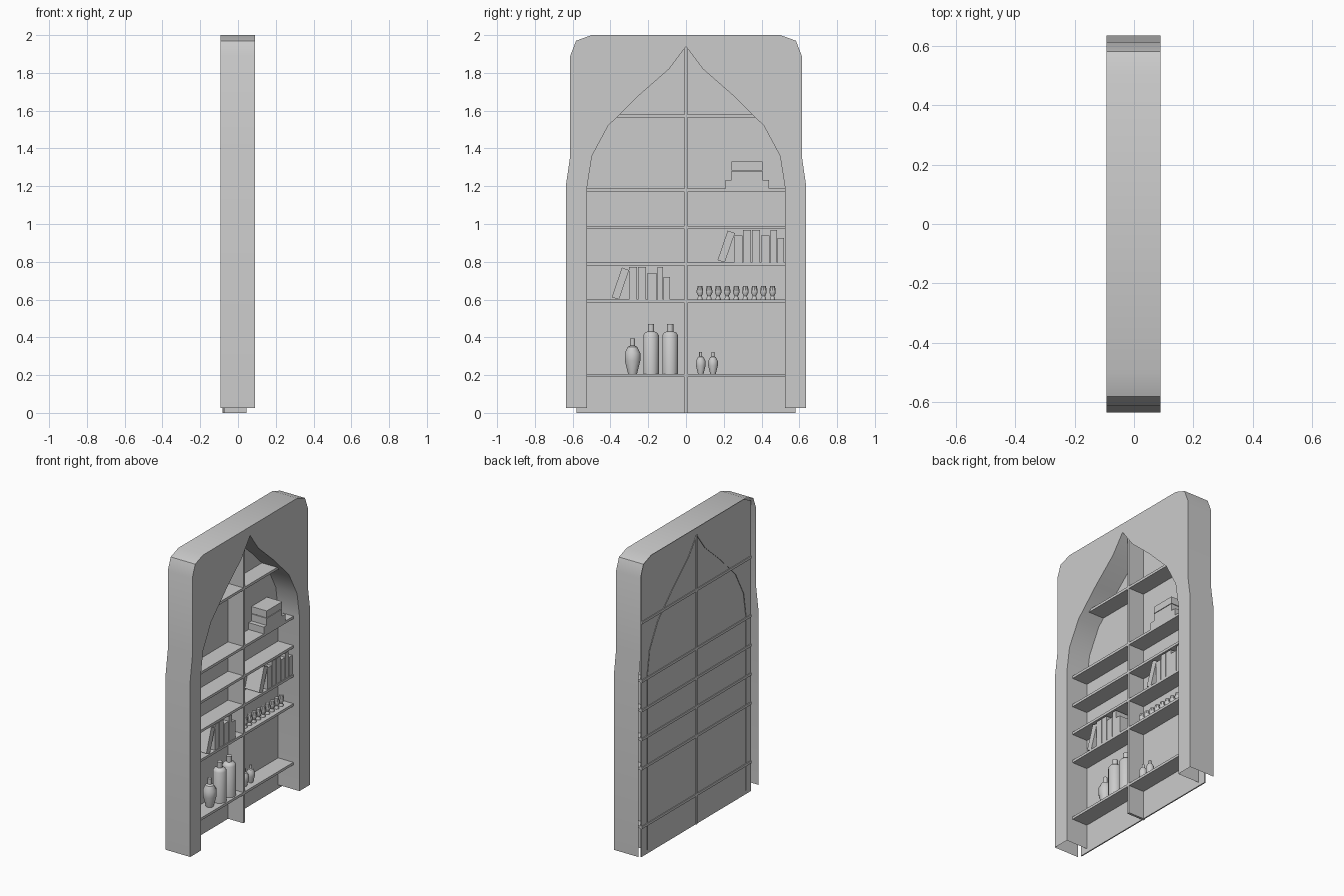
import bpy, bmesh, math
from mathutils import Matrix

if "Cube" in bpy.data.objects:
    bpy.data.objects.remove(bpy.data.objects["Cube"])


def finish(bm, name, smooth=False):
    bmesh.ops.recalc_face_normals(bm, faces=bm.faces)
    me = bpy.data.meshes.new(name)
    bm.to_mesh(me)
    bm.free()
    ob = bpy.data.objects.new(name, me)
    bpy.context.collection.objects.link(ob)
    if smooth:
        bpy.ops.object.select_all(action='DESELECT')
        ob.select_set(True)
        bpy.context.view_layer.objects.active = ob
        bpy.ops.object.shade_smooth_by_angle(angle=math.radians(35))
    return ob


def box(name, x0, x1, y0, y1, z0, z1, tilt=0):
    # tilt leans the box about the x axis around its lower inner edge
    bm = bmesh.new()
    m = Matrix.Diagonal((x1 - x0, y1 - y0, z1 - z0, 1))
    bmesh.ops.create_cube(bm, size=1, matrix=Matrix.Translation(
        ((x0 + x1) / 2, (y0 + y1) / 2, (z0 + z1) / 2)) @ m)
    if tilt:
        bmesh.ops.rotate(bm, verts=bm.verts, cent=(0, y1, z0),
                         matrix=Matrix.Rotation(tilt, 3, 'X'))
    return finish(bm, name)


def lathe(name, x, y, z, profile, n=14):
    bm = bmesh.new()
    rings = [[bm.verts.new((x + r * math.cos(2 * math.pi * i / n),
                            y + r * math.sin(2 * math.pi * i / n), z + h))
              for i in range(n)] for r, h in profile]
    for a, b in zip(rings, rings[1:]):
        for i in range(n):
            j = (i + 1) % n
            bm.faces.new((a[i], a[j], b[j], b[i]))
    bm.faces.new(rings[0])
    bm.faces.new(rings[-1])
    return finish(bm, name, True)


def mirrored(half):
    # half outline from bottom right to top centre -> full open outline
    return half + [(-y, z) for y, z in reversed(half) if y > 0]


# hollow arched surround: front face, outer wall and inner arch wall
outer = mirrored([(.635, .025), (.635, 1.21), (.613, 1.36), (.613, 1.89),
                  (.582, 1.97), (.5, 2.0)])
inner = mirrored([(.523, .025), (.523, 1.2), (.498, 1.36), (.412, 1.52),
                  (.25, 1.68), (.09, 1.82), (0, 1.94)])
bm = bmesh.new()
front_o = [bm.verts.new((.09, y, z)) for y, z in outer]
front_i = [bm.verts.new((.09, y, z)) for y, z in inner]
bm.faces.new(front_o + front_i[::-1])
for front, back_x in ((front_o, -.092), (front_i, -.08)):
    back = [bm.verts.new((back_x, v.co.y, v.co.z)) for v in front]
    for i in range(len(front) - 1):
        bm.faces.new((front[i], front[i + 1], back[i + 1], back[i]))
finish(bm, "arched_surround", True)

# back panel with cut top corners
bm = bmesh.new()
pts = mirrored([(.58, 0), (.58, 1.95), (.5, 1.99)])
face = bm.faces.new([bm.verts.new((-.076, y, z)) for y, z in pts])
ext = bmesh.ops.extrude_face_region(bm, geom=[face])
bmesh.ops.translate(bm, vec=(.008, 0, 0),
                    verts=[v for v in ext['geom'] if isinstance(v, bmesh.types.BMVert)])
finish(bm, "back_panel")

# divider and shelves
box("centre_divider", -.081, .045, -.008, .008, 0, 1.94)
for z in (.206, .6, .796, .99, 1.187, 1.58):
    box("shelf", -.081, .045, -.58, .58, z - .017, z)

# stacked books
for y0, y1, z0, z1 in ((.21, .44, 1.187, 1.233), (.24, .405, 1.233, 1.28),
                       (.24, .405, 1.284, 1.33)):
    box("stacked_book", -.068, .045, y0, y1, z0, z1)

# standing book rows, each with one leaning book
right_row = ((.255, .298, .94), (.302, .345, .967), (.349, .393, .967),
             (.397, .443, .94), (.448, .481, .967), (.485, .519, .925))
left_row = ((-.302, -.259, .772), (-.254, -.211, .772), (-.205, -.157, .74),
            (-.152, -.122, .772), (-.119, -.086, .72))
for row, z, lean in ((right_row, .796, .205), (left_row, .6, -.355)):
    for y0, y1, top in row:
        box("book", -.066, .04, y0, y1, z, top)
    box("leaning_book", -.066, .04, lean - .04, lean, z, z + .165, math.radians(-19))

# bottles and vases on the bottom shelf
bottle = [(.042, 0), (.042, .205), (.034, .218), (.017, .226), (.017, .264)]
vase = [(.024, 0), (.042, .07), (.042, .11), (.026, .143), (.013, .15), (.013, .187)]
for y in (-.185, -.084):
    lathe("bottle", -.006, y, .206, bottle)
lathe("vase", -.012, -.283, .206, vase)
for y in (.078, .143):
    lathe("small_vase", -.006, y, .206, [(r * .62, h * .62) for r, h in vase])

# row of little cups
cup = [(.015, 0), (.015, .005), (.009, .018), (.018, .036), (.018, .05), (.013, .072)]
for i in range(9):
    lathe("cup", 0, .074 + .048 * i, .6, cup, 10)
